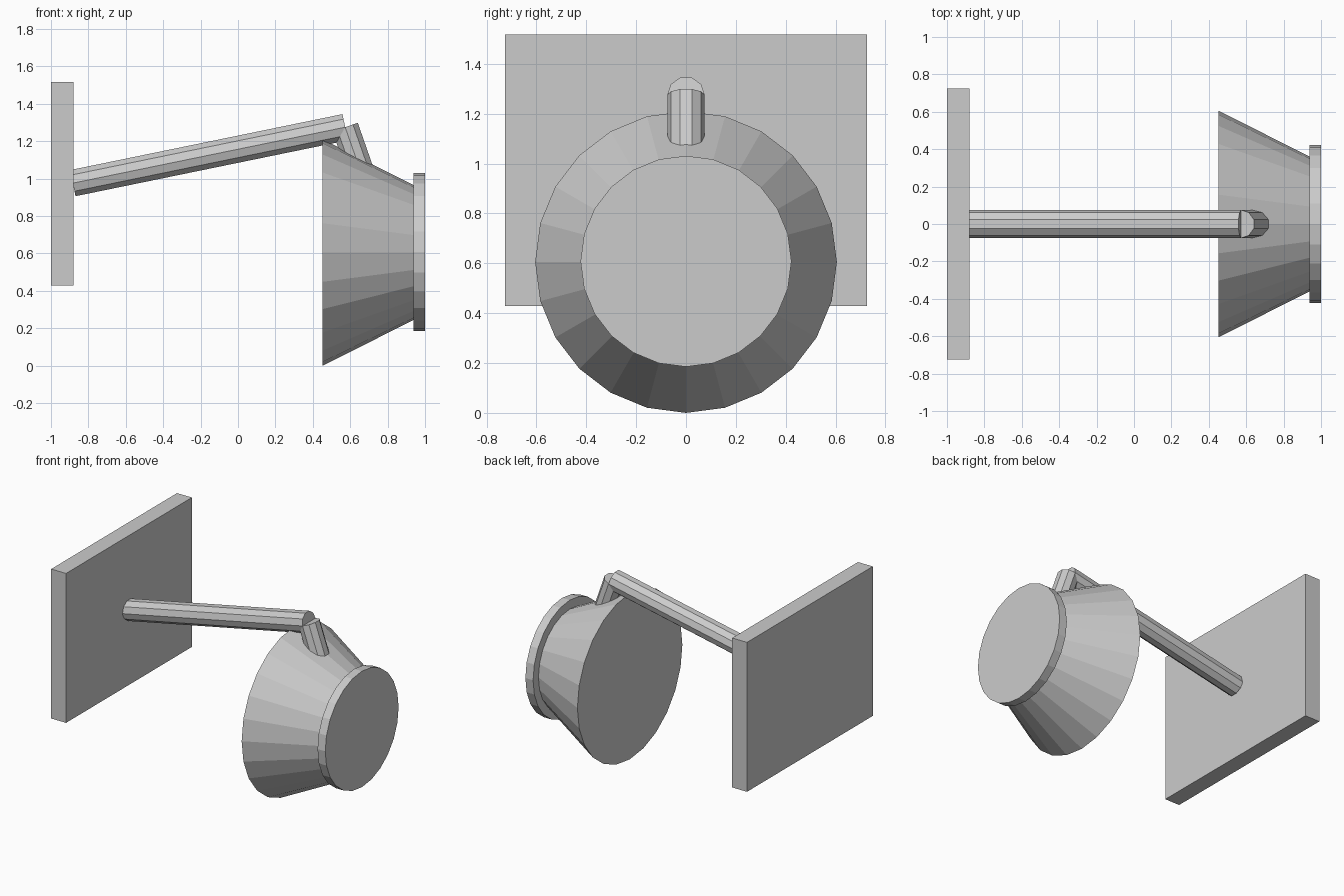
import bpy, bmesh, math
from mathutils import Vector

if "Cube" in bpy.data.objects:
    bpy.data.objects.remove(bpy.data.objects["Cube"])

Y = Vector((0, 1, 0))


def finish(name, bm):
    bmesh.ops.recalc_face_normals(bm, faces=bm.faces)
    mesh = bpy.data.meshes.new(name)
    bm.to_mesh(mesh)
    bm.free()
    obj = bpy.data.objects.new(name, mesh)
    bpy.context.collection.objects.link(obj)
    return obj


def frustum(name, start, end, r1, r2, sides):
    """Capped round bar between two points in the XZ plane, first corner on +Y."""
    a = Vector((start[0], 0, start[1]))
    b = Vector((end[0], 0, end[1]))
    side = (b - a).normalized().cross(Y)
    bm = bmesh.new()
    rings = []
    for centre, r in ((a, r1), (b, r2)):
        angles = [2 * math.pi * i / sides for i in range(sides)]
        rings.append([bm.verts.new(centre + r * (math.cos(t) * Y + math.sin(t) * side))
                      for t in angles])
    for i in range(sides):
        j = (i + 1) % sides
        bm.faces.new((rings[0][i], rings[0][j], rings[1][j], rings[1][i]))
    for ring in rings:
        bm.faces.new(ring)
    return finish(name, bm)


# wall plate
bm = bmesh.new()
bmesh.ops.create_cube(bm, size=1)
bmesh.ops.scale(bm, vec=(0.12, 1.45, 1.09), verts=bm.verts)
bmesh.ops.translate(bm, vec=(-0.94, 0, 0.973), verts=bm.verts)
finish("wall_plate", bm)

# arm and the short neck that drops into the lamp head
elbow = (0.573, 1.275)
frustum("arm", (-0.883, 0.976), elbow, 0.075, 0.075, 10)
frustum("neck", elbow, (0.692, 0.935), 0.075, 0.075, 10)

# lamp head: tapered body and end disc
frustum("lamp_body", (0.453, 0.605), (0.94, 0.605), 0.605, 0.36, 24)
frustum("end_disc", (0.938, 0.608), (1.0, 0.608), 0.423, 0.423, 24)
